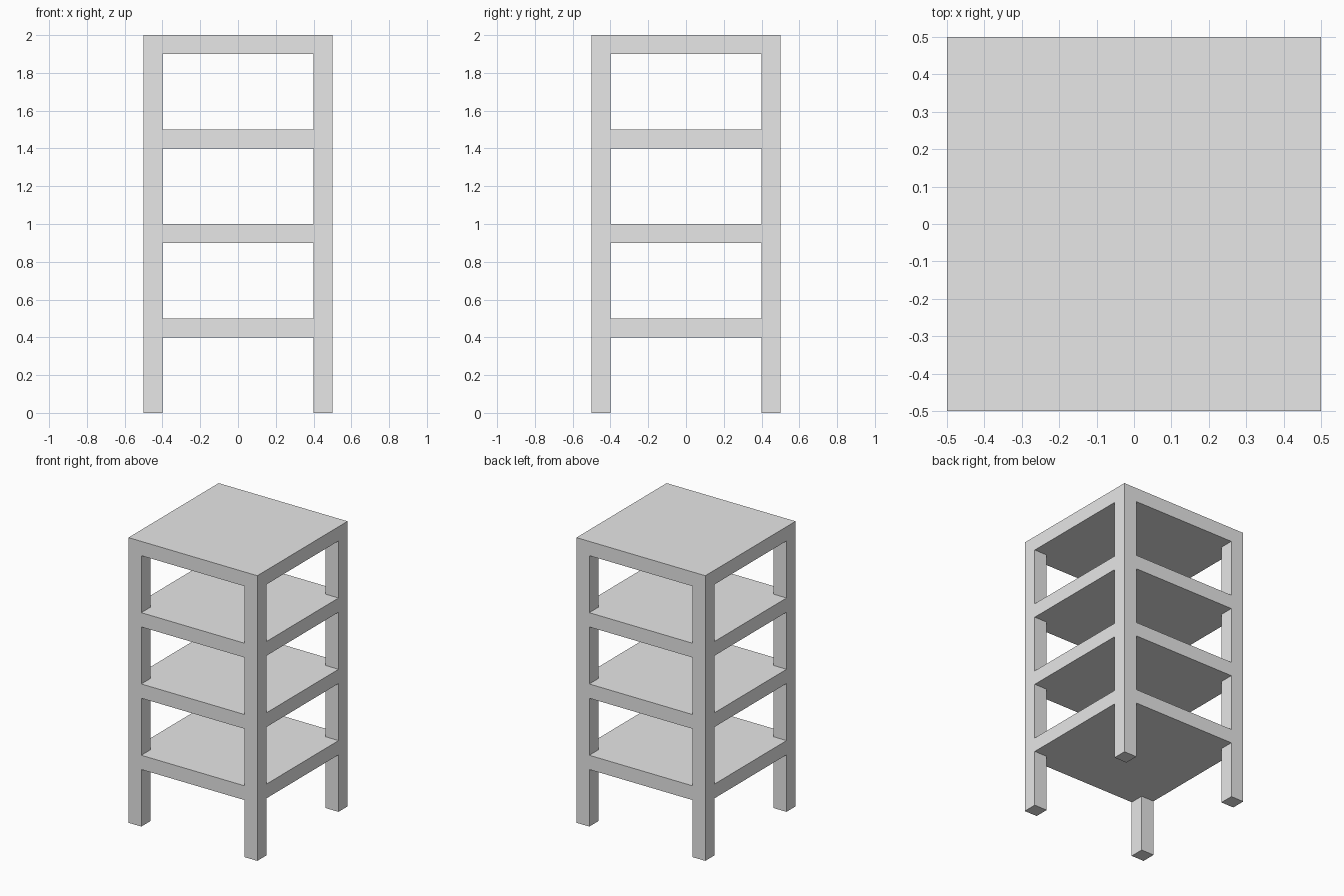
import bpy
import bmesh
from mathutils import Matrix, Vector

cube = bpy.data.objects.get("Cube")
if cube:
    bpy.data.objects.remove(cube, do_unlink=True)

WIDTH = 1.0        # outer width and depth
THICK = 0.1        # shelf thickness and post width
PITCH = 0.5        # height from one shelf top to the next
LEVELS = 4

grey = bpy.data.materials.new("plain_grey")
grey.use_nodes = True
grey.diffuse_color = (0.8, 0.8, 0.8, 1)
grey.node_tree.nodes["Principled BSDF"].inputs["Base Color"].default_value = (0.8, 0.8, 0.8, 1)


def make_boxes(name, boxes):
    """One object from a list of (centre, size) boxes."""
    bm = bmesh.new()
    for centre, size in boxes:
        place = Matrix.Translation(centre) @ Matrix.Diagonal(Vector(size)).to_4x4()
        bmesh.ops.create_cube(bm, size=1, matrix=place)
    mesh = bpy.data.meshes.new(name)
    bm.to_mesh(mesh)
    bm.free()
    mesh.materials.append(grey)
    obj = bpy.data.objects.new(name, mesh)
    bpy.context.collection.objects.link(obj)


# Square shelves, the highest one being the top
for level in range(1, LEVELS + 1):
    name = "top_board" if level == LEVELS else f"shelf_{level}"
    make_boxes(name, [((0, 0, level * PITCH - THICK / 2), (WIDTH, WIDTH, THICK))])

# Corner posts, in sections that fit between the shelves
gap = PITCH - THICK
offset = (WIDTH - THICK) / 2
for side, sx in (("right", -1), ("left", 1)):
    for end, sy in (("front", -1), ("back", 1)):
        sections = [((sx * offset, sy * offset, level * PITCH + gap / 2), (THICK, THICK, gap))
                    for level in range(LEVELS)]
        make_boxes(f"{end}_{side}_post", sections)
